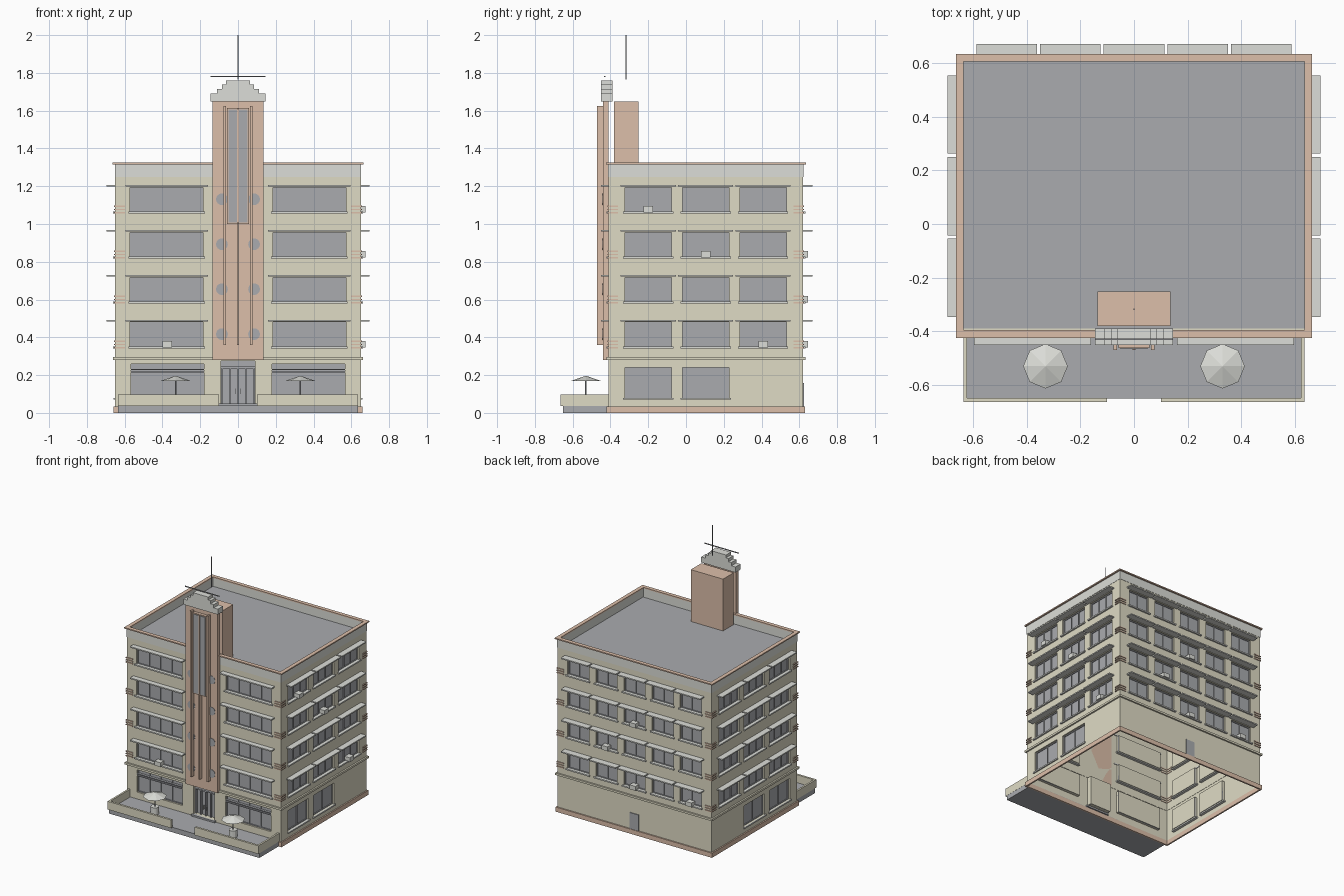
import bpy, bmesh, math
from mathutils import Matrix, Vector

if "Cube" in bpy.data.objects:
    bpy.data.objects.remove(bpy.data.objects["Cube"])


def material(name, r, g, b):
    m = bpy.data.materials.new(name)
    m.diffuse_color = (r, g, b, 1)
    m.use_nodes = True
    m.node_tree.nodes["Principled BSDF"].inputs["Base Color"].default_value = m.diffuse_color
    return m


CREAM = material("cream_render", 0.74, 0.71, 0.56)
PINK = material("terracotta", 0.72, 0.52, 0.40)
PALE = material("pale_concrete", 0.72, 0.73, 0.69)
GLASS = material("grey_glass", 0.40, 0.41, 0.43)

X, Y0, Y1, ROOF, TOP = 0.65, -0.41, 0.62, 1.25, 1.325


def finish(name, bm, mat):
    me = bpy.data.meshes.new(name)
    bm.to_mesh(me)
    bm.free()
    ob = bpy.data.objects.new(name, me)
    bpy.context.collection.objects.link(ob)
    if mat:
        me.materials.append(mat)
    return ob


def boxes(name, items, mat=None):
    """One object from boxes given as (x0, x1, y0, y1, z0, z1)."""
    bm = bmesh.new()
    for a, b, c, d, e, f in items:
        a, b = sorted((a, b))
        c, d = sorted((c, d))
        mtx = Matrix.Translation(((a + b) / 2, (c + d) / 2, (e + f) / 2)) @ \
            Matrix.Diagonal((b - a, d - c, f - e, 1))
        bmesh.ops.create_cube(bm, size=1, matrix=mtx)
    return finish(name, bm, mat)


def cone(name, loc, r1, r2, depth, n, mat=None, rot=None):
    bm = bmesh.new()
    mtx = Matrix.Translation(loc) @ (rot or Matrix())
    bmesh.ops.create_cone(bm, cap_ends=True, segments=n, radius1=r1, radius2=r2,
                          depth=depth, matrix=mtx)
    return finish(name, bm, mat)


def ring(name, out, thick, z0, z1, mat):
    """Rectangular band round the building, outer edge 'out' beyond the walls."""
    x, a, b = X + out, Y0 - out, Y1 + out
    bm = bmesh.new()
    loops = []
    for t, z in ((0, z0), (0, z1), (thick, z1), (thick, z0)):
        loops.append([bm.verts.new(p) for p in ((-x + t, a + t, z), (x - t, a + t, z),
                                                (x - t, b - t, z), (-x + t, b - t, z))])
    for k in range(4):
        p, q = loops[k], loops[(k + 1) % 4]
        for i in range(4):
            j = (i + 1) % 4
            bm.faces.new((p[i], p[j], q[j], q[i]))
    bmesh.ops.recalc_face_normals(bm, faces=bm.faces)
    return finish(name, bm, mat)


def on_wall(side, u0, u1, d0, d1, z0, z1):
    """Box on a wall: u along it, d outward from it."""
    if side == "front":
        return (u0, u1, Y0 - d0, Y0 - d1, z0, z1)
    if side == "back":
        return (u0, u1, Y1 + d0, Y1 + d1, z0, z1)
    s = 1 if side == "right" else -1
    return (s * (X + d0), s * (X + d1), u0, u1, z0, z1)


# window layout: side -> (centres, window half width, shade half width, shade reach, panes)
FLOORS = [0.35 + 0.238 * i for i in range(4)]
BAYS = {
    "front": ([-0.378, 0.378], 0.193, 0.218, 0.04, 4),
    "back": ([0.237 * i for i in range(-2, 3)], 0.09, 0.113, 0.05, 2),
    "right": ([-0.2, 0.104, 0.408], 0.123, 0.146, 0.045, 3),
    "left": ([-0.2, 0.104, 0.408], 0.123, 0.146, 0.045, 3),
}
cuts, panes, frames, shades, sills = [], [], [], [], []


def window(side, u, w, z0, z1, n):
    cuts.append(on_wall(side, u - w, u + w, -0.025, 0.02, z0, z1))
    panes.append(on_wall(side, u - w, u + w, -0.0245, -0.018, z0, z1))
    for i in range(n + 1):
        m = u - w + 0.003 + (2 * w - 0.006) * i / n
        frames.append(on_wall(side, m - 0.003, m + 0.003, -0.02, -0.012, z0, z1))
    for z in (z0, z1 - 0.006):
        frames.append(on_wall(side, u - w, u + w, -0.02, -0.012, z, z + 0.006))


for side, (centres, w, sw, reach, n) in BAYS.items():
    for u in centres:
        for z in FLOORS:
            window(side, u, w, z, z + 0.13, n)
            shades.append(on_wall(side, u - sw, u + sw, -0.005, reach, z + 0.134, z + 0.143))
            sills.append(on_wall(side, u - w - 0.01, u + w + 0.01, -0.02, 0.012, z - 0.008, z + 0.002))

# ground floor openings
for s in (-1, 1):
    window("front", s * 0.373, 0.193, 0.09, 0.26, 4)
    frames.append(on_wall("front", s * 0.373 - 0.193, s * 0.373 + 0.193, -0.02, 0.0, 0.213, 0.219))
    frames.append(on_wall("front", s * 0.373 - 0.193, s * 0.373 + 0.193, -0.02, 0.0, 0.226, 0.232))
for side in ("left", "right"):
    for u in BAYS[side][0][:2]:
        window(side, u, 0.123, 0.08, 0.24, 2)
        sills.append(on_wall(side, u - 0.133, u + 0.133, -0.02, 0.01, 0.07, 0.08))
cuts.append(on_wall("front", -0.09, 0.09, -0.04, 0.02, 0.05, 0.275))

# main body: solid cut by the window pockets, then opened underneath
body = boxes("main_walls", [(-X, X, Y0, Y1, 0, ROOF)], CREAM)
cutter = boxes("window_cutter", cuts)
mod = body.modifiers.new("pockets", "BOOLEAN")
mod.operation, mod.solver, mod.object = "DIFFERENCE", "EXACT", cutter
bpy.context.view_layer.update()
cut = bpy.data.meshes.new_from_object(body.evaluated_get(bpy.context.evaluated_depsgraph_get()))
body.modifiers.clear()
body.data = cut
bpy.data.objects.remove(cutter)
bm = bmesh.new()
bm.from_mesh(cut)
bmesh.ops.delete(bm, geom=[f for f in bm.faces if f.calc_center_median().z < 0.001], context="FACES")
bm.to_mesh(cut)
bm.free()

boxes("window_glass", panes, GLASS)
boxes("window_frames", frames, GLASS)
boxes("window_sunshades", shades, PALE)
boxes("window_sills", sills, PALE)

# bands round the building and roof
ring("plinth", 0.01, 0.012, 0, 0.035, PINK)
ring("string_course", 0.012, 0.014, 0.28, 0.295, CREAM)
ring("parapet", 0.002, 0.017, ROOF, 1.316, PALE)
ring("parapet_coping", 0.014, 0.029, 1.316, TOP, PINK)
boxes("roof_deck", [(-0.635, 0.635, -0.39, 0.61, ROOF - 0.002, ROOF + 0.003)], GLASS)

# triple strips on every corner
strips = []
for z in FLOORS:
    for k in range(3):
        zz = z - 0.008 + 0.017 * k
        for s in (-1, 1):
            for y, t in ((Y0, 1), (Y1, -1)):
                strips.append((s * (X + 0.006), s * 0.597, y - t * 0.006, y + t * 0.003, zz, zz + 0.007))
                strips.append((s * (X + 0.006), s * 0.647, y - t * 0.006, y + t * 0.05, zz, zz + 0.007))
boxes("corner_strips", strips, PINK)

# air conditioners sitting on sills: side, position, floor
units = [("front", -0.375, 0), ("right", -0.2, 3), ("right", 0.104, 2), ("right", 0.408, 0),
         ("back", 0, 2), ("back", 0.237, 1), ("back", 0, 0), ("back", -0.474, 0)]
boxes("air_conditioners", [on_wall(s, u - 0.025, u + 0.025, -0.02, 0.025, FLOORS[f] - 0.003, FLOORS[f] + 0.03)
                           for s, u, f in units], PALE)

# central pylon with fins, sign panel, portholes and stepped cap
boxes("pylon", [(-0.136, 0.136, -0.44, -0.41, 0.28, 1.65)], PINK)
boxes("pylon_fins", [(x - 0.006, x + 0.006, -0.47, -0.44, 0.36, z)
                     for x, z in ((-0.07, 1.625), (0.07, 1.625), (0, 1.005))], PINK)
boxes("panel_frame", [(-0.058, 0.058, -0.462, -0.44, 1.0, 1.615)], PINK)
boxes("blank_panel", [(-0.05, 0.05, -0.466, -0.46, 1.008, 1.607)], GLASS)
boxes("panel_rib", [(-0.004, 0.004, -0.47, -0.464, 1.008, 1.615)], PINK)
for s in (-1, 1):
    for z in FLOORS:
        cone("porthole", (s * 0.085, -0.44, z + 0.067), 0.031, 0.031, 0.006, 24, GLASS,
             Matrix.Rotation(math.pi / 2, 4, "X"))
boxes("pylon_cap", [(-w, w, -0.45, -0.39, a, b) for w, a, b in
                    ((0.145, 1.648, 1.69), (0.11, 1.69, 1.715), (0.085, 1.715, 1.738), (0.064, 1.738, 1.76))], PALE)
boxes("cap_bar", [(-0.145, 0.145, -0.433, -0.427, 1.777, 1.783)], GLASS)
boxes("stair_tower", [(-0.136, 0.136, -0.38, -0.252, ROOF, 1.648)], PINK)
cone("antenna", (0, -0.318, 1.883), 0.003, 0.003, 0.234, 6, GLASS)

# entrance doors and back door
boxes("entrance_glass", [(-0.09, 0.09, -0.376, -0.372, 0.05, 0.275)], GLASS)
boxes("entrance_frame", [(x - 0.004, x + 0.004, -0.39, -0.374, 0.05, 0.24) for x in (-0.084, -0.042, 0, 0.042, 0.084)]
      + [(-0.09, 0.09, -0.392, -0.374, 0.235, 0.245)], GLASS)
boxes("door_handles", [(x - 0.002, x + 0.002, -0.398, -0.388, 0.1, 0.13) for x in (-0.014, 0.014)], PALE)
boxes("back_door", [(-0.038, 0.038, Y1 - 0.002, Y1 + 0.006, 0.035, 0.158)], GLASS)

# front terrace with low walls and steps
boxes("terrace_floor", [(-0.635, 0.635, -0.65, -0.41, 0, 0.038)], GLASS)
walls = [(-0.1, 0.1, -0.425, -0.4, 0.038, 0.05)]
boxes("entrance_step", walls, GLASS)
low = []
for s in (-1, 1):
    low.append((s * 0.1, s * 0.636, -0.664, -0.648, 0.036, 0.098))
    low.append((s * 0.622, s * 0.636, -0.65, -0.41, 0.036, 0.098))
boxes("terrace_walls", low, CREAM)

# tables with parasols
for s in (-1, 1):
    cone("table", (s * 0.33, -0.53, 0.064), 0.03, 0.03, 0.055, 12, PALE)
    cone("parasol_pole", (s * 0.33, -0.53, 0.105), 0.004, 0.004, 0.135, 6, GLASS)
    cone("parasol", (s * 0.33, -0.53, 0.182), 0.083, 0.002, 0.028, 8, PALE)
